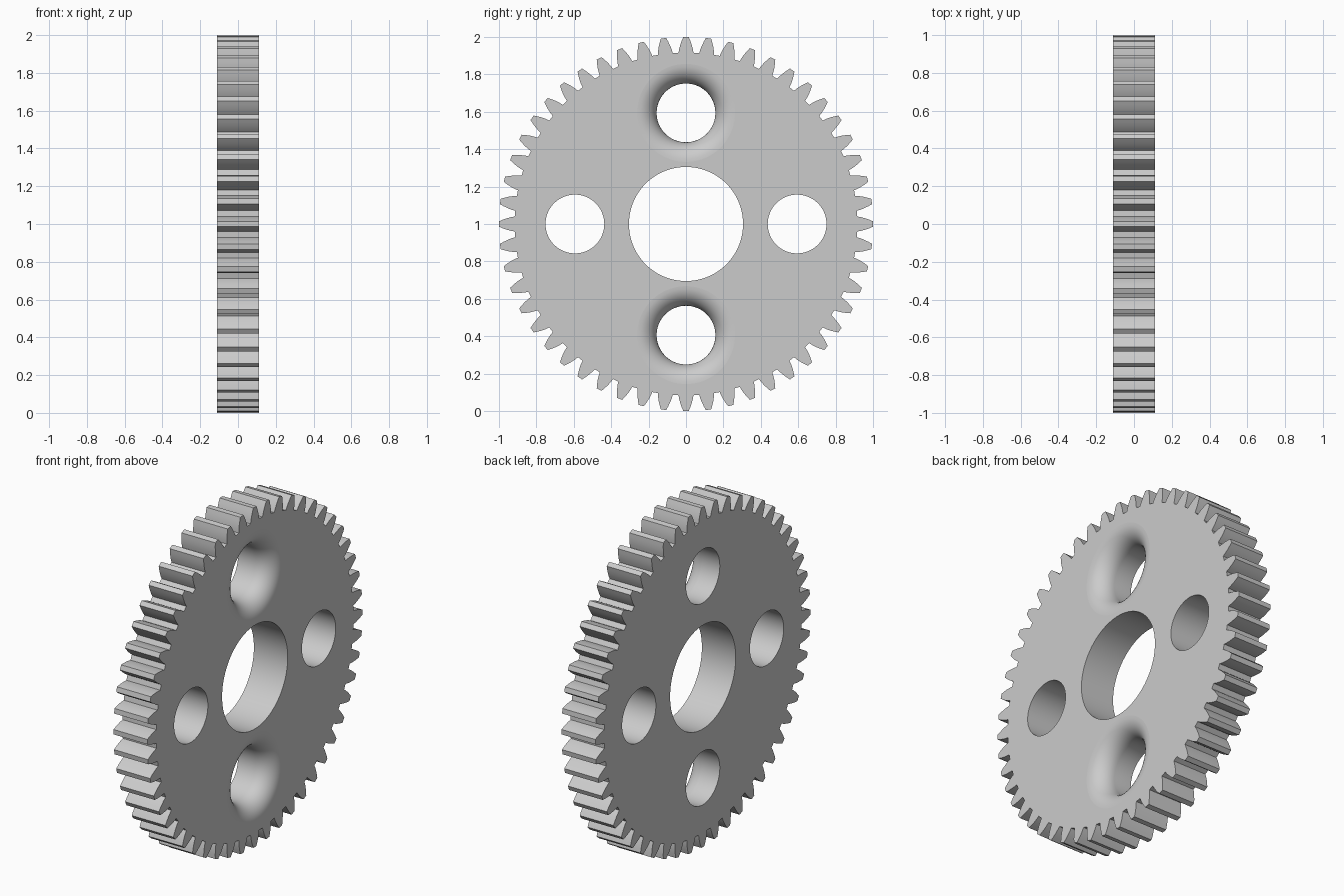
import bpy
import bmesh
from math import pi, sin, cos, tan, acos, radians

if "Cube" in bpy.data.objects:
    bpy.data.objects.remove(bpy.data.objects["Cube"])

TEETH = 52
MODULE = 2 / (TEETH + 2)          # makes the tip radius 1
HALF = 0.11                       # half thickness
BOLT_CIRCLE, BOLT_R, ROUND = 0.594, 0.157, 0.105

steel = bpy.data.materials.new("grey steel")
steel.use_nodes = True
grey = (0.6, 0.6, 0.6, 1)
steel.diffuse_color = grey
steel.node_tree.nodes["Principled BSDF"].inputs["Base Color"].default_value = grey


def loft(name, rings):
    """Solid joining rings of points, closed with a cap at each end."""
    bm = bmesh.new()
    loops = [[bm.verts.new(p) for p in ring] for ring in rings]
    n = len(loops[0])
    for a, b in zip(loops, loops[1:]):
        for i in range(n):
            j = (i + 1) % n
            bm.faces.new((a[i], a[j], b[j], b[i]))
    bm.faces.new(loops[0])
    bm.faces.new(loops[-1])
    bmesh.ops.recalc_face_normals(bm, faces=bm.faces)
    mesh = bpy.data.meshes.new(name)
    bm.to_mesh(mesh)
    bm.free()
    mesh.materials.append(steel)
    obj = bpy.data.objects.new(name, mesh)
    bpy.context.collection.objects.link(obj)
    return obj


def ring(x, r, cy, cz, n=72):
    return [(x, cy + r * sin(2 * pi * i / n), cz + r * cos(2 * pi * i / n))
            for i in range(n)]


# Involute tooth outline
pitch = MODULE * TEETH / 2
base = pitch * cos(radians(20))
root = pitch - 1.25 * MODULE


def inv(a):
    return tan(a) - a


def half_angle(r):
    return pi / (2 * TEETH) + inv(radians(20)) - inv(acos(base / r))


STEPS = 4
radii = [root + (1 - root) * k / STEPS for k in range(STEPS + 1)]
flank = [(r, half_angle(r)) for r in radii]
outline = []
for t in range(TEETH):
    mid = 2 * pi * t / TEETH
    outline += [(r, mid - a) for r, a in flank]
    outline += [(r, mid + a) for r, a in reversed(flank)]

gear = loft("gear_wheel", [[(x, r * sin(a), 1 + r * cos(a)) for r, a in outline]
                           for x in (-HALF, HALF)])

# Centre bore and the two plain side holes
cutters = [loft("bore_cutter", [ring(x, 0.305, 0, 1, 96) for x in (-0.3, 0.3)])]
for side in (-1, 1):
    cutters.append(loft("side_hole_cutter", [
        ring(x, BOLT_R, side * BOLT_CIRCLE, 1) for x in (-0.3, 0.3)]))

# Upper and lower holes, with a rounded mouth on the +x face
ARC = 10
mouth = [(-0.3, BOLT_R)]
for k in range(ARC + 1):
    a = pi / 2 * k / ARC
    mouth.append((HALF - ROUND * (1 - sin(a)), BOLT_R + ROUND * (1 - cos(a))))
mouth.append((0.3, BOLT_R + ROUND))
for side in (-1, 1):
    cutters.append(loft("rounded_hole_cutter", [
        ring(x, r, 0, 1 + side * BOLT_CIRCLE) for x, r in mouth]))

# Cut the holes
bpy.ops.object.select_all(action="DESELECT")
bpy.context.view_layer.objects.active = gear
gear.select_set(True)
for cutter in cutters:
    cutter.hide_render = True
    cut = gear.modifiers.new("hole", "BOOLEAN")
    cut.operation = "DIFFERENCE"
    cut.solver = "EXACT"
    cut.object = cutter
    bpy.ops.object.modifier_apply(modifier=cut.name)
    bpy.data.objects.remove(cutter)

# Smooth curved walls, flat side faces
bpy.ops.object.shade_smooth_by_angle(angle=radians(30))
for face in gear.data.polygons:
    face.material_index = 0
    if abs(face.normal.x) > 0.999:
        face.use_smooth = False
